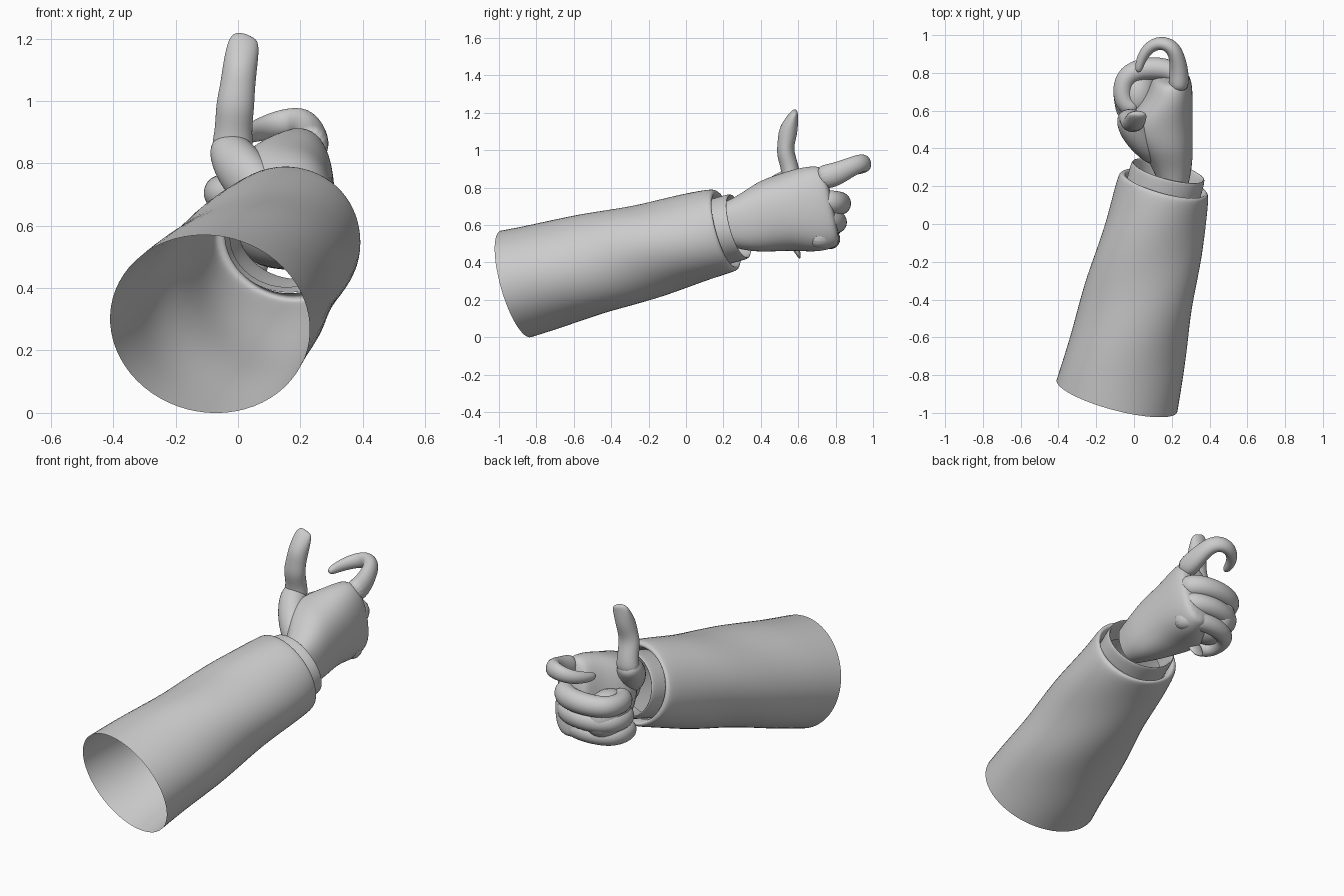
import bpy, bmesh, math
from mathutils import Vector

cube = bpy.data.objects.get("Cube")
if cube:
    bpy.data.objects.remove(cube, do_unlink=True)

SIDES = 16
UP = Vector((0, 0, 1))
ARM_AXIS = Vector((.248, .933, .261))
HAND_AXIS = Vector((0, .97, .2))


def finish(bm, name, levels):
    bmesh.ops.recalc_face_normals(bm, faces=bm.faces)
    mesh = bpy.data.meshes.new(name)
    bm.to_mesh(mesh)
    bm.free()
    mesh.polygons.foreach_set("use_smooth", [True] * len(mesh.polygons))
    obj = bpy.data.objects.new(name, mesh)
    bpy.context.collection.objects.link(obj)
    if levels:
        sub = obj.modifiers.new("Smooth", "SUBSURF")
        sub.levels = sub.render_levels = levels
    return obj


def tube(name, rows, axis=None, ref=UP, caps=(True, True), power=1.0, fold=0.0):
    """Loft elliptical sections; each row is a centre, side radius and up radius."""
    bm = bmesh.new()
    centres = [Vector(r[:3]) for r in rows]
    last = len(rows) - 1
    rings = []
    for i, row in enumerate(rows):
        along = axis or centres[min(i + 1, last)] - centres[max(i - 1, 0)]
        along = along.normalized()
        side = along.cross(ref).normalized()
        up = side.cross(along)
        ring = []
        for k in range(SIDES):
            a = math.tau * k / SIDES
            c, s = math.cos(a), math.sin(a)
            c = math.copysign(abs(c) ** power, c)
            s = math.copysign(abs(s) ** power, s)
            wave = math.sin(math.pi * i / last) * fold
            grow = 1.025 + wave * math.sin(3 * a + 1.3 * i)
            ring.append(bm.verts.new(centres[i] + (side * c * row[3] + up * s * row[4]) * grow))
        rings.append(ring)
    for lower, upper in zip(rings, rings[1:]):
        for k in range(SIDES):
            n = (k + 1) % SIDES
            bm.faces.new((lower[k], lower[n], upper[n], upper[k]))
    if caps[0]:
        bm.faces.new(rings[0][::-1])
    if caps[1]:
        bm.faces.new(rings[-1])
    return finish(bm, name, 2)


def along_arm(base, steps):
    """Rows on the arm axis from distance and radius pairs."""
    rows = []
    for dist, ra, rb in steps:
        p = Vector(base) + ARM_AXIS * dist
        rows.append((*p, ra, rb))
    return rows


# Sleeve: open tapered tube, softly creased
start, end = Vector((-.09, -.91, .285)), Vector((.16, .2, .57))
sleeve_rows = []
for i in range(9):
    f = i / 8
    p = start.lerp(end, f)
    sleeve_rows.append((*p, .331 - .084 * f, .296 - .066 * f))
sleeve_rows += along_arm(end, [(.015, .235, .22), (.02, .215, .2), (-.03, .2, .185)])
tube("sleeve", sleeve_rows, axis=ARM_AXIS, caps=(False, False), fold=.035)

# Shirt cuff: double wall folded over at its rim
tube("cuff", along_arm(end, [
    (-.04, .2, .18), (.04, .202, .181), (.082, .2, .18), (.09, .195, .175),
    (.085, .186, .166), (.03, .18, .16), (-.06, .178, .158)]),
    axis=ARM_AXIS, caps=(False, False))

# Back of the hand, from wrist to knuckles
tube("hand", [
    (.21, .22, .6, .08, .12),
    (.2, .32, .61, .11, .155),
    (.165, .42, .645, .145, .19),
    (.135, .52, .665, .175, .205),
    (.15, .6, .675, .16, .22),
    (.185, .68, .685, .125, .23),
    (.2, .76, .7, .105, .22),
    (.2, .79, .7, .08, .19)],
    axis=HAND_AXIS, caps=(False, True), power=.85)

# Heel of the thumb
tube("thumb_heel", [
    (.12, .33, .66, .04, .05),
    (.06, .42, .72, .075, .09),
    (.0, .5, .79, .08, .085),
    (-.03, .56, .85, .07, .06),
    (-.03, .6, .87, .04, .035)])

# Raised thumb with a narrow bent-back tip
tube("thumb", [
    (-.02, .56, .82, .075, .055),
    (-.015, .56, .9, .057, .047),
    (-.01, .53, .98, .062, .048),
    (-.002, .535, 1.04, .056, .045),
    (.005, .545, 1.1, .055, .052),
    (.014, .565, 1.16, .053, .036),
    (.02, .58, 1.2, .046, .02),
    (.025, .588, 1.212, .025, .01)],
    ref=Vector((0, 1, 0)))

# Three fingers curled into the palm
curl = [(.24, .71), (.24, .79), (.16, .825), (.05, .825), (-.04, .79),
        (-.065, .71), (-.05, .63), (.02, .6)]
for name, z, pull, r in (("middle", .725, 0, .06), ("ring", .625, .02, .058),
                         ("little", .535, .05, .052)):
    rows = []
    for i, (x, y) in enumerate(curl):
        thick = r * (1.08 - .03 * i)
        rows.append((x, y - pull, z - .004 * i, thick, thick))
    tube(name + "_finger", rows)

# Index finger hooked forward
tube("index_finger", [
    (.235, .7, .85, .055, .065),
    (.24, .79, .865, .052, .065),
    (.232, .87, .905, .043, .052),
    (.205, .94, .935, .042, .048),
    (.14, .965, .93, .038, .044),
    (.075, .935, .91, .033, .038),
    (.035, .87, .895, .027, .03),
    (.02, .8, .885, .018, .02)])

# Inside of the fist, below the thumb opening
bm = bmesh.new()
bmesh.ops.create_uvsphere(bm, u_segments=32, v_segments=16, radius=1)
for v in bm.verts:
    v.co = Vector((.02 + v.co.x * .11, .69 + v.co.y * .15, .62 + v.co.z * .135))
finish(bm, "folded_palm", 0)

# Loose flap of skin under the palm
tube("palm_flap", [
    (.06, .58, .5, .05, .03),
    (.05, .595, .46, .04, .015),
    (.045, .61, .42, .035, .006)],
    ref=Vector((0, 1, 0)))
